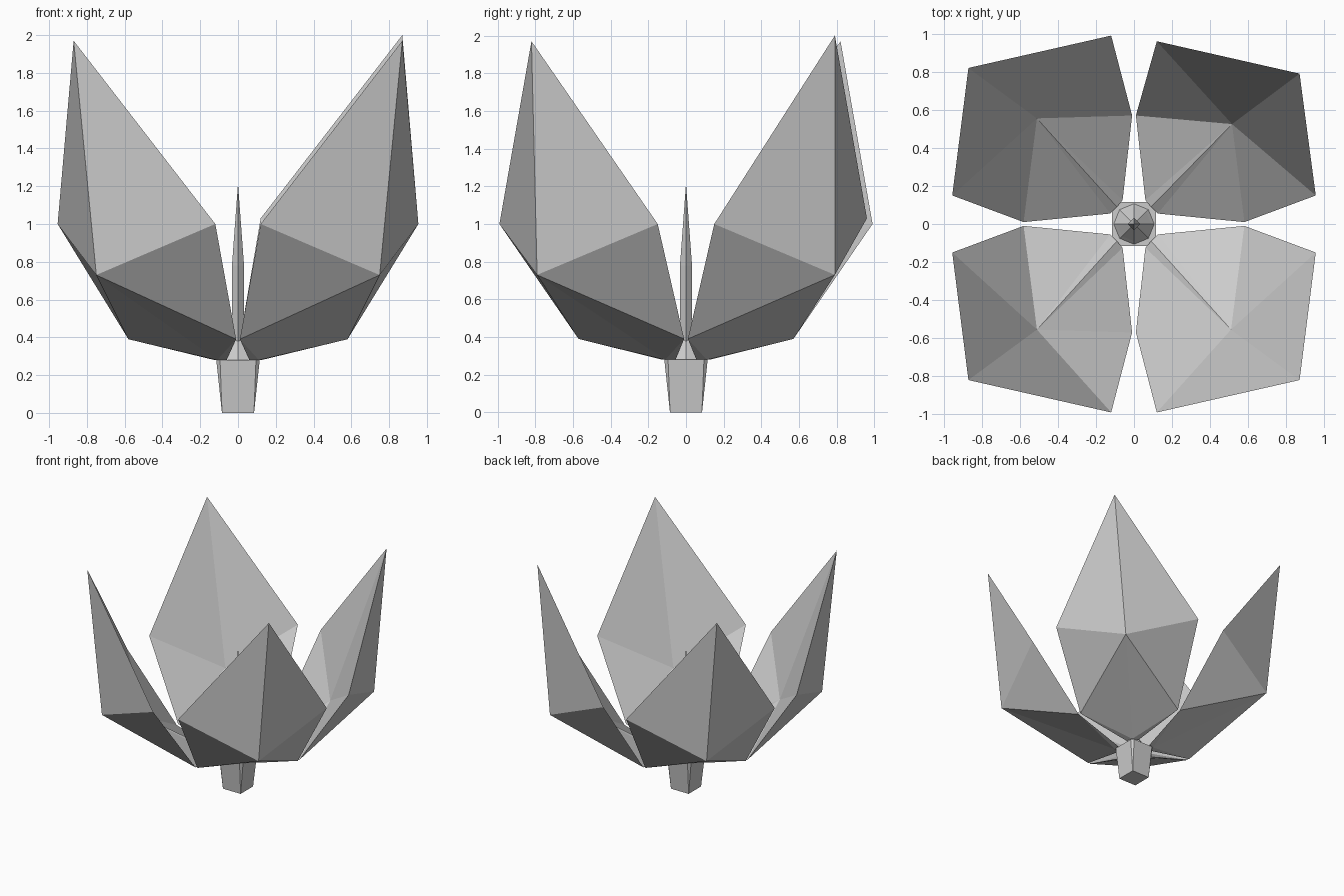
import bpy, math

if "Cube" in bpy.data.objects:
    bpy.data.objects.remove(bpy.data.objects["Cube"])


def make(name, verts, faces):
    me = bpy.data.meshes.new(name)
    me.from_pydata(verts, [], faces)
    ob = bpy.data.objects.new(name, me)
    bpy.context.collection.objects.link(ob)
    return ob


def loft(name, rings):
    """Skin equal-length rings of points, capping both ends."""
    n = len(rings[0])
    verts = [p for r in rings for p in r]
    faces = [(k * n + i, k * n + (i + 1) % n, (k + 1) * n + (i + 1) % n, (k + 1) * n + i)
             for k in range(len(rings) - 1) for i in range(n)]
    last = (len(rings) - 1) * n
    faces += [tuple(range(n))[::-1], tuple(range(last, last + n))]
    return make(name, verts, faces)


# Petal: faceted lens with a shared rim, an outer and an inner ridge point
def petal(name, sx, sy, tip, side, inner):
    rim = [(0.11, 0.11, 0.28), (0.125, 0.055, 0.28), (0.58, 0.01, 0.39),
           (0.955, 0.15, 1.0), tip, side, (0.01, 0.57, 0.39), (0.06, 0.125, 0.28)]
    verts = rim + [(0.75, 0.79, 0.73), inner, (0.09, 0.09, 0.30)]
    verts = [(x * sx, y * sy, z) for x, y, z in verts]
    n, out, inn, root = 8, 8, 9, 10
    faces = [(i, out, (i + 1) % n) for i in (2, 3, 4, 5)]
    faces += [(0, out, 2), (0, 2, 1), (6, out, 0), (7, 6, 0)]
    faces += [(i, i + 1, inn) for i in range(1, 7)]
    faces += [(root, 1, inn), (root, inn, 7), (0, 1, root), (0, root, 7)]
    if sx * sy < 0:
        faces = [f[::-1] for f in faces]
    ob = make(name, verts, faces)
    import bmesh
    bm = bmesh.new()
    bm.from_mesh(ob.data)
    bmesh.ops.recalc_face_normals(bm, faces=bm.faces)
    bm.to_mesh(ob.data)
    bm.free()


for name, sx, sy in (("petal_front_left", -1, -1), ("petal_front_right", 1, -1),
                     ("petal_back_left", -1, 1)):
    petal(name, sx, sy, (0.87, 0.82, 1.97), (0.12, 0.99, 1.0), (0.51, 0.555, 0.685))
# The fourth petal leans in slightly
petal("petal_back_right", 1, 1, (0.87, 0.79, 2.0), (0.12, 0.96, 1.03), (0.515, 0.525, 0.69))


# Stem: square foot widening to a top with clipped corners
def clipped(a, b, z):
    return [(a, -b, z), (b, -a, z), (b, a, z), (a, b, z),
            (-a, b, z), (-b, a, z), (-b, -a, z), (-a, -b, z)]


loft("stem", [clipped(0.0845, 0.085, 0.0), clipped(0.095, 0.115, 0.28)])


# Pistil: low base cone and one slim central spike
def ring(n, r, z):
    return [(r * math.cos(2 * math.pi * i / n), r * math.sin(2 * math.pi * i / n), z)
            for i in range(n)]


loft("pistil_base", [ring(8, 0.115, 0.27), ring(8, 0.09, 0.30), ring(8, 0.02, 0.39)])
loft("pistil_spike", [ring(4, 0.03, 0.28), ring(4, 0.032, 0.78), ring(4, 0.001, 1.2)])
